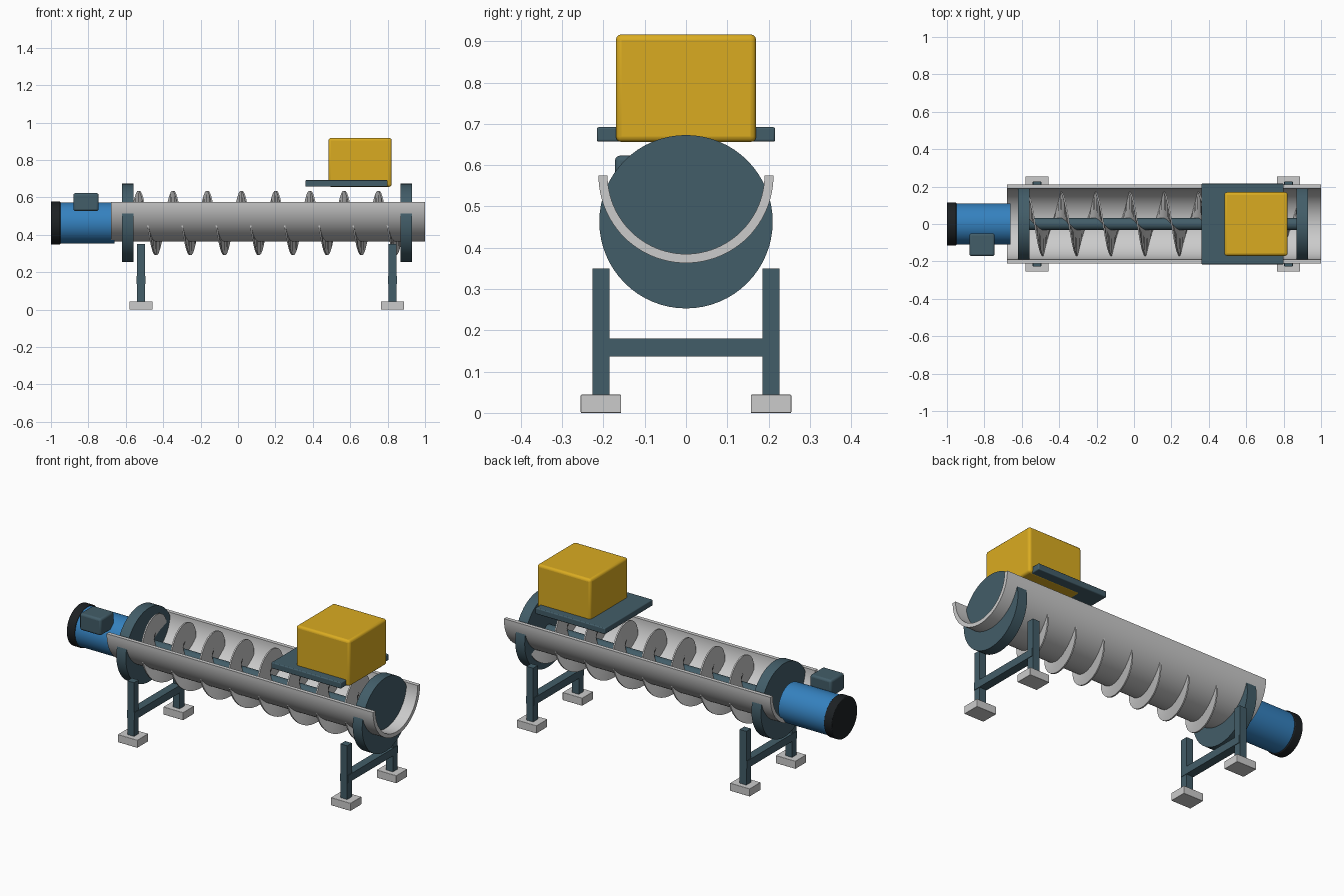
import bpy, bmesh
from math import pi, sin, cos, radians

if "Cube" in bpy.data.objects:
    bpy.data.objects.remove(bpy.data.objects["Cube"])


def material(name, rgb):
    m = bpy.data.materials.new(name)
    m.diffuse_color = (*rgb, 1)
    m.use_nodes = True
    m.node_tree.nodes["Principled BSDF"].inputs["Base Color"].default_value = m.diffuse_color
    return m


SLATE = material("slate", (0.055, 0.11, 0.14))
BLUE = material("blue", (0.035, 0.22, 0.52))
BLACK = material("black", (0.012, 0.015, 0.017))
YELLOW = material("yellow", (0.70, 0.41, 0.015))
AXIS_Z = 0.463


def finish(ob, name, mat=None, bevel=0, smooth=False):
    ob.name = name
    if mat:
        ob.data.materials.append(mat)
    if bevel:
        mod = ob.modifiers.new("bevel", 'BEVEL')
        mod.width, mod.segments = bevel, 3
    if smooth:
        bpy.ops.object.select_all(action='DESELECT')
        bpy.context.view_layer.objects.active = ob
        ob.select_set(True)
        bpy.ops.object.shade_smooth_by_angle(angle=radians(35))
    return ob


def box(name, x, y, z, mat=None, bevel=0):
    bpy.ops.mesh.primitive_cube_add(size=1)
    ob = bpy.context.object
    ob.location = [(a + b) / 2 for a, b in (x, y, z)]
    ob.scale = [b - a for a, b in (x, y, z)]
    bpy.ops.object.transform_apply()
    return finish(ob, name, mat, bevel, bevel > 0)


def cyl_x(name, x0, x1, r, mat=None, bevel=0):
    bpy.ops.mesh.primitive_cylinder_add(vertices=64, radius=r, depth=x1 - x0,
                                        location=((x0 + x1) / 2, 0, AXIS_Z), rotation=(0, pi / 2, 0))
    return finish(bpy.context.object, name, mat, bevel, True)


def sweep(name, sections, mat=None):
    """Capped solid skinned through equal-length closed sections."""
    bm = bmesh.new()
    rings = [[bm.verts.new(p) for p in s] for s in sections]
    n = len(rings[0])
    for a, b in zip(rings, rings[1:]):
        for i in range(n):
            j = (i + 1) % n
            bm.faces.new((a[i], a[j], b[j], b[i]))
    bm.faces.new(rings[0])
    bm.faces.new(rings[-1])
    bmesh.ops.recalc_face_normals(bm, faces=bm.faces)
    me = bpy.data.meshes.new(name)
    bm.to_mesh(me)
    bm.free()
    ob = bpy.data.objects.new(name, me)
    bpy.context.collection.objects.link(ob)
    return finish(ob, name, mat, 0, True)


# half-round trough
arc = []
for i in range(49):
    a = pi + pi * i / 48
    arc.append([(x, r * cos(a), 0.575 + r * sin(a))
                for x, r in ((-0.68, 0.212), (1, 0.212), (1, 0.190), (-0.68, 0.190))])
sweep("trough", arc)

# auger: shaft and helical flight
cyl_x("auger_shaft", -0.60, 0.90, 0.033, SLATE)
PITCH, TURNS, START, STEPS = 0.183, 8, -0.58, 40
helix = []
for i in range(TURNS * STEPS + 1):
    x = START + PITCH * i / STEPS
    t = 2 * pi * (x + 0.53) / PITCH
    helix.append([(x + dx, -r * sin(t), AXIS_Z + r * cos(t))
                  for dx, r in ((-0.004, 0.028), (0.004, 0.028), (0.004, 0.172), (-0.004, 0.172))])
sweep("auger_flight", helix)

# end discs
cyl_x("drive_end_disc", -0.62, -0.56, 0.21, SLATE)
cyl_x("outlet_end_disc", 0.87, 0.93, 0.21, SLATE)

# motor
cyl_x("motor_body", -0.955, -0.66, 0.11, BLUE)
cyl_x("motor_fan_cover", -1.0, -0.95, 0.116, BLACK, 0.004)
box("motor_terminal_box", (-0.88, -0.745), (-0.172, -0.05), (0.527, 0.623), SLATE, 0.012)

# control cabinet on its mounting plate
box("mounting_plate", (0.36, 0.80), (-0.216, 0.216), (0.657, 0.692), SLATE, 0.005)
box("control_cabinet", (0.483, 0.822), (-0.17, 0.17), (0.656, 0.917), YELLOW, 0.014)

# support frames
for end, x in (("drive", -0.518), ("outlet", 0.826)):
    for side, y in (("front", -0.206), ("back", 0.206)):
        box(f"{end}_{side}_leg", (x - 0.021, x + 0.021), (y - 0.021, y + 0.021), (0.01, 0.35), SLATE)
        box(f"{end}_{side}_foot", (x - 0.062, x + 0.062), (y - 0.049, y + 0.049), (0, 0.044), None, 0.002)
    box(f"{end}_crossbar", (x - 0.024, x + 0.024), (-0.225, 0.225), (0.137, 0.18), SLATE)
